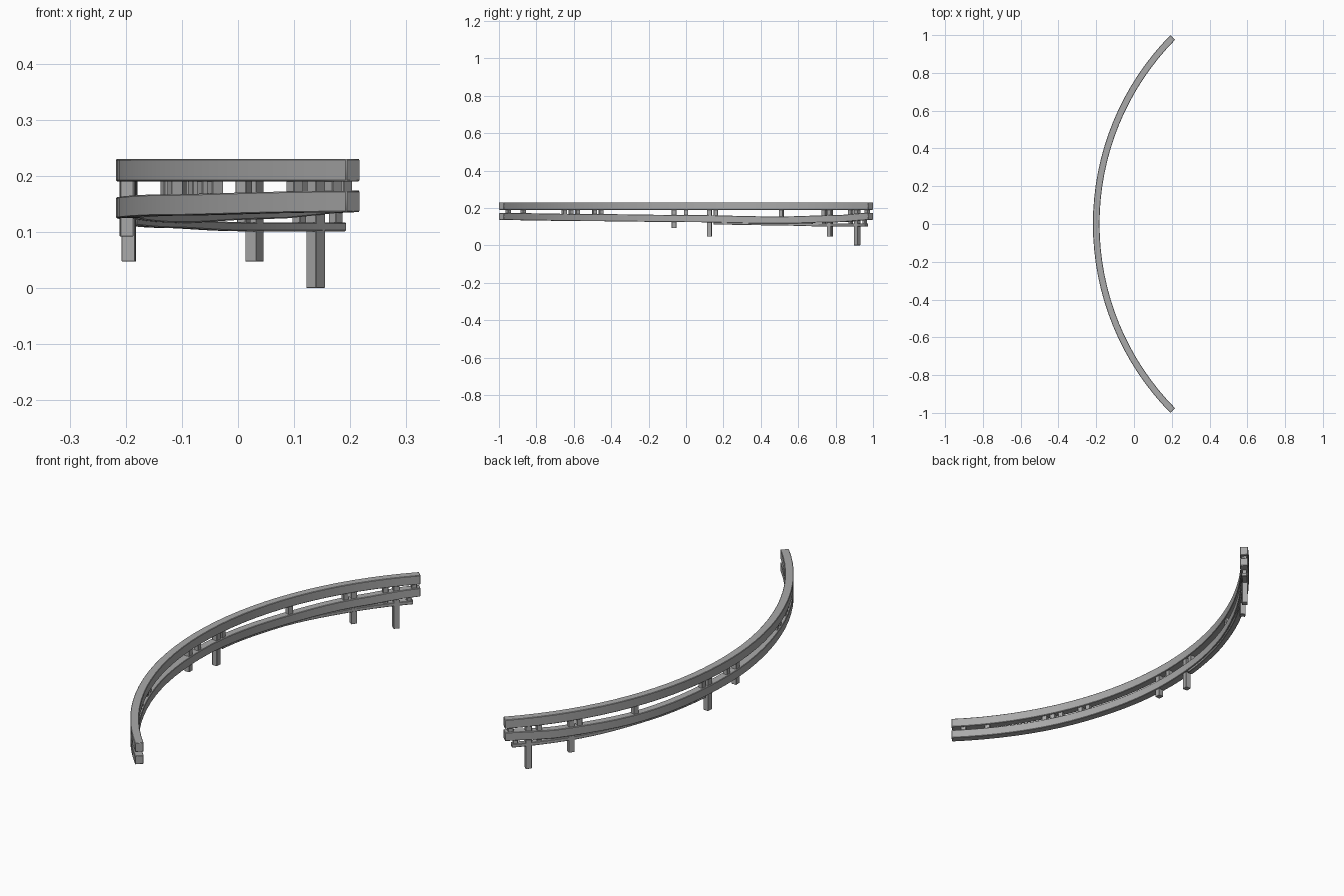
import bpy, bmesh, math
from mathutils import Matrix, Vector

cube = bpy.data.objects.get("Cube")
if cube:
    bpy.data.objects.remove(cube, do_unlink=True)

grey = bpy.data.materials.new("weathered grey")
grey.use_nodes = True
grey.diffuse_color = (0.4, 0.4, 0.4, 1)
grey.node_tree.nodes["Principled BSDF"].inputs["Base Color"].default_value = (0.4, 0.4, 0.4, 1)

# All parts follow one arc around a point on the x axis
CENTRE_X = 1.2065
RADIUS = 1.4065
END = 1.0


def arc_point(angle, radius, z):
    return Vector((CENTRE_X - radius * math.cos(angle), radius * math.sin(angle), z))


def height_at(path, y):
    """Smoothly interpolated centre height along a list of (y, z)."""
    if y <= path[0][0]:
        return path[0][1]
    for (y0, z0), (y1, z1) in zip(path, path[1:]):
        if y <= y1:
            t = (y - y0) / (y1 - y0)
            return z0 + (z1 - z0) * t * t * (3 - 2 * t)
    return path[-1][1]


def finish(name, bm, bevel):
    bmesh.ops.recalc_face_normals(bm, faces=bm.faces)
    mesh = bpy.data.meshes.new(name)
    bm.to_mesh(mesh)
    bm.free()
    mesh.materials.append(grey)
    obj = bpy.data.objects.new(name, mesh)
    bpy.context.collection.objects.link(obj)
    mod = obj.modifiers.new("worn edges", "BEVEL")
    mod.width = bevel
    mod.segments = 1
    mod.limit_method = "ANGLE"
    mod.angle_limit = math.radians(40)
    return obj


def rail(name, y_start, y_end, width, height, path, steps):
    """Sweep a rectangular section along the arc."""
    bm = bmesh.new()
    a0 = math.asin(y_start / (RADIUS + width / 2))
    a1 = math.asin(y_end / (RADIUS + width / 2))
    rings = []
    for i in range(steps + 1):
        a = a0 + (a1 - a0) * i / steps
        z = height_at(path, RADIUS * math.sin(a))
        rings.append([bm.verts.new(arc_point(a, RADIUS + u * width / 2, z + v * height / 2))
                      for u, v in ((-1, -1), (1, -1), (1, 1), (-1, 1))])
    for r, s in zip(rings, rings[1:]):
        for k in range(4):
            n = (k + 1) % 4
            bm.faces.new((r[k], r[n], s[n], s[k]))
    bm.faces.new(rings[0])
    bm.faces.new(rings[-1])
    return finish(name, bm, 0.002)


def post(name, y, bottom, top, across, along):
    """Upright block turned to follow the arc."""
    a = math.asin(y / RADIUS)
    bm = bmesh.new()
    bmesh.ops.create_cube(bm, size=1)
    place = (Matrix.Translation(arc_point(a, RADIUS, (bottom + top) / 2))
             @ Matrix.Rotation(-a, 4, "Z")
             @ Matrix.Diagonal((across, along, top - bottom, 1)))
    bmesh.ops.transform(bm, matrix=place, verts=bm.verts)
    return finish(name, bm, 0.001)


# Rails
middle_path = [(-1, 0.154), (-0.5, 0.148), (0, 0.143), (0.5, 0.135), (0.8, 0.142), (1, 0.155)]
lower_path = [(0.15, 0.119), (0.45, 0.115), (0.75, 0.109), (0.97, 0.109)]
rails = [
    rail("top_rail", -END, END, 0.035, 0.04, [(0, 0.21)], 32),
    rail("middle_rail", -END, END, 0.035, 0.038, middle_path, 32),
    rail("lower_rail", 0.15, 0.975, 0.024, 0.016, lower_path, 16),
]

# Long legs reaching below the rails
for i, (y, bottom) in enumerate([(0.915, 0), (0.77, 0.047), (0.125, 0.047), (-0.065, 0.092)]):
    post(f"leg_{i + 1}", y, bottom, 0.2, 0.024, 0.025)

# Short spacers between the top and middle rails
for i, y in enumerate([-0.95, -0.87, -0.65, -0.615, -0.58, -0.49, -0.455,
                       0, 0.16, 0.51, 0.74, 0.88, 0.97]):
    post(f"spacer_{i + 1}", y, height_at(middle_path, y), 0.2, 0.022, 0.022)

# Small blocks between the middle and lower rails
for i, y in enumerate([0.74, 0.88, 0.955]):
    post(f"lower_block_{i + 1}", y, 0.11, 0.14, 0.018, 0.018)

# Soft shading along the rails, sharp corners kept
bpy.ops.object.select_all(action="DESELECT")
for obj in rails:
    obj.select_set(True)
bpy.context.view_layer.objects.active = rails[0]
bpy.ops.object.shade_smooth_by_angle(angle=math.radians(25))
